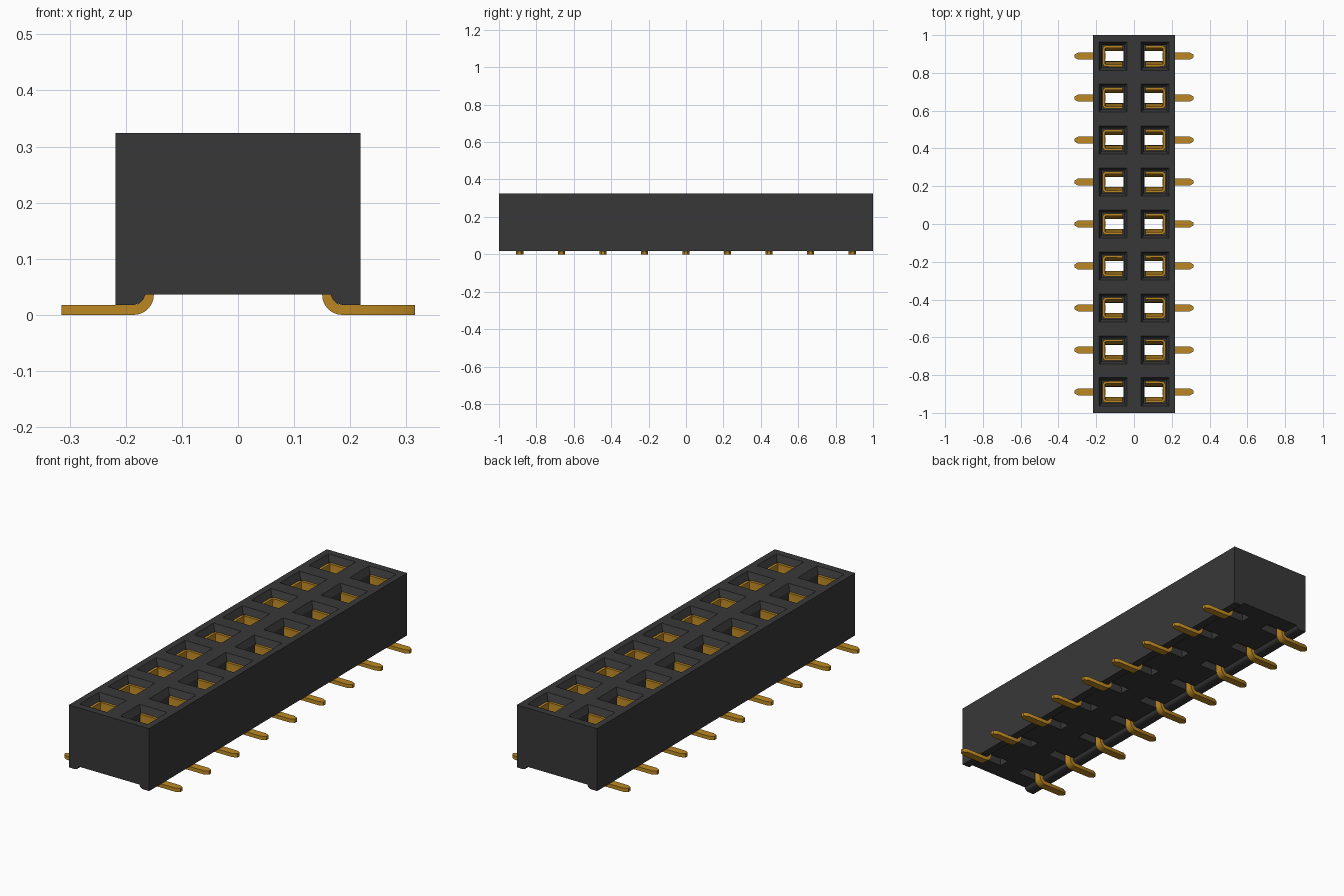
import bpy, bmesh, math

if "Cube" in bpy.data.objects:
    bpy.data.objects.remove(bpy.data.objects["Cube"])

COUNT = 9
PITCH = 2 / COUNT
FIRST_Y = -PITCH * (COUNT - 1) / 2
COLUMN_X = 0.111
TOP, FLOOR, RIDGE = 0.324, 0.036, 0.018
HALF_W = 0.218


def material(name, rgb, rough):
    m = bpy.data.materials.new(name)
    m.use_nodes = True
    m.diffuse_color = (*rgb, 1)
    bsdf = m.node_tree.nodes["Principled BSDF"]
    bsdf.inputs["Base Color"].default_value = (*rgb, 1)
    bsdf.inputs["Roughness"].default_value = rough
    return m


def loft(name, rings, mat, closed=True, caps=True):
    """Skin a list of equally long point rings."""
    bm = bmesh.new()
    rows = [[bm.verts.new(p) for p in ring] for ring in rings]
    n = len(rows[0])
    for a, b in zip(rows, rows[1:]):
        for i in range(n if closed else n - 1):
            j = (i + 1) % n
            bm.faces.new((a[i], a[j], b[j], b[i]))
    if caps:
        bm.faces.new(rows[0])
        bm.faces.new(rows[-1])
    bmesh.ops.recalc_face_normals(bm, faces=bm.faces)
    mesh = bpy.data.meshes.new(name)
    bm.to_mesh(mesh)
    bm.free()
    mesh.materials.append(mat)
    obj = bpy.data.objects.new(name, mesh)
    bpy.context.collection.objects.link(obj)
    return obj


def repeat(obj):
    """Nine places along y, mirrored to both columns."""
    row = obj.modifiers.new("Row", "ARRAY")
    row.count = COUNT
    row.use_relative_offset = False
    row.use_constant_offset = True
    row.constant_offset_displace = (0, PITCH, 0)
    obj.modifiers.new("Columns", "MIRROR").use_axis = (True, False, False)


def apply_modifiers(obj):
    bpy.ops.object.select_all(action="DESELECT")
    bpy.context.view_layer.objects.active = obj
    obj.select_set(True)
    for m in list(obj.modifiers):
        bpy.ops.object.modifier_apply(modifier=m.name)


plastic = material("black plastic", (0.039, 0.039, 0.039), 0.6)
gold = material("gold metal", (0.50, 0.245, 0.017), 0.4)

# Housing: extruded end profile with a ridge under each long side
half = [(0.165, FLOOR), (0.169, 0.027), (0.175, 0.021), (0.185, RIDGE),
        (HALF_W, RIDGE), (HALF_W, TOP)]
profile = half + [(-x, z) for x, z in reversed(half)]
housing = loft("housing", [[(x, y, z) for x, z in profile] for y in (-1, 1)], plastic)

# Sockets: funnel mouth, square shaft and narrow slot through the floor
sections = [(0.334, 0.080, 0.080), (0.294, 0.058, 0.060), (0.075, 0.058, 0.060),
            (0.075, 0.056, 0.027), (0.0, 0.056, 0.027)]
cutter = loft("socket_cutter",
              [[(COLUMN_X + sx * hx, FIRST_Y + sy * hy, z)
                for sx, sy in ((-1, -1), (1, -1), (1, 1), (-1, 1))]
               for z, hx, hy in sections], plastic)
cutter.hide_render = True
repeat(cutter)
apply_modifiers(cutter)
cut = housing.modifiers.new("Sockets", "BOOLEAN")
cut.operation = "DIFFERENCE"
cut.solver = "EXACT"
cut.object = cutter
apply_modifiers(housing)
bpy.data.objects.remove(cutter)

# Spring contacts: folded channel open to the middle, arms pinching inward
BACK, OPEN, FOLD = 0.160, 0.060, 0.012


def channel(z, h):
    side = [(OPEN, h), (BACK - FOLD, h), (BACK - FOLD * 0.3, h - FOLD * 0.3),
            (BACK, h - FOLD)]
    pts = [(x, -y) for x, y in side] + list(reversed(side))
    return [(x, FIRST_Y + y, z) for x, y in pts]


contact = loft("spring_contacts",
               [channel(z, h) for z, h in
                ((0.295, 0.050), (0.26, 0.050), (0.16, 0.034), (0.08, 0.036))],
               gold, closed=False, caps=False)
wall = contact.modifiers.new("Sheet", "SOLIDIFY")
wall.thickness = 0.013
wall.offset = 0
repeat(contact)

# Solder tails: strip bent from the contact outward, with a pointed tip
OUTER, INNER, WIDTH = 0.036, 0.018, 0.019
BEND_X = 0.186


def strip(outer, inner, w):
    return [(outer[0], FIRST_Y - w, outer[1]), (outer[0], FIRST_Y + w, outer[1]),
            (inner[0], FIRST_Y + w, inner[1]), (inner[0], FIRST_Y - w, inner[1])]


rings = [strip((BEND_X - OUTER, 0.10), (BEND_X - INNER, 0.10), WIDTH)]
for i in range(9):
    a = math.pi / 2 * i / 8
    c, s = math.cos(a), math.sin(a)
    rings.append(strip((BEND_X - OUTER * c, OUTER - OUTER * s),
                       (BEND_X - INNER * c, OUTER - INNER * s), WIDTH))
for x, w in ((0.295, WIDTH), (0.315, 0.008)):
    rings.append(strip((x, 0), (x, INNER), w))
tail = loft("solder_tails", rings, gold)
repeat(tail)

# Smooth the folds and bends, keep the edges sharp
for obj in (contact, tail):
    apply_modifiers(obj)
    bpy.ops.object.shade_smooth_by_angle(angle=math.radians(30))
